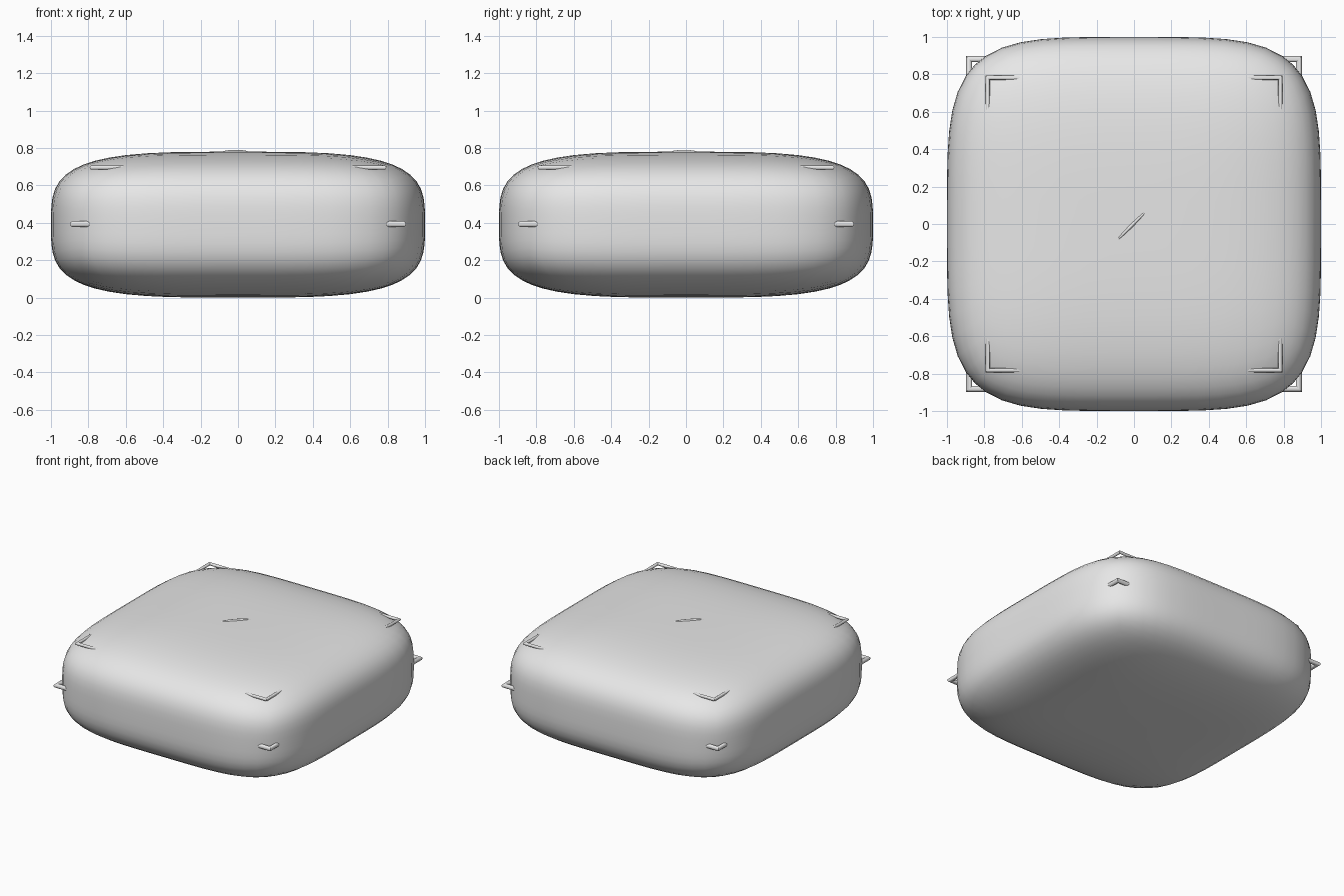
import bpy, bmesh, math
from mathutils import Vector, Matrix

if "Cube" in bpy.data.objects:
    bpy.data.objects.remove(bpy.data.objects["Cube"])

MID = 0.39      # mid height, also half the thickness

grey = bpy.data.materials.new("light_grey")
grey.diffuse_color = (0.8, 0.8, 0.8, 1)
grey.use_nodes = True
grey.node_tree.nodes["Principled BSDF"].inputs["Base Color"].default_value = grey.diffuse_color


def finish(name, bm, angle=180):
    bmesh.ops.recalc_face_normals(bm, faces=bm.faces)
    mesh = bpy.data.meshes.new(name)
    bm.to_mesh(mesh)
    bm.free()
    mesh.materials.append(grey)
    obj = bpy.data.objects.new(name, mesh)
    bpy.context.collection.objects.link(obj)
    bpy.ops.object.select_all(action='DESELECT')
    obj.select_set(True)
    bpy.context.view_layer.objects.active = obj
    bpy.ops.object.shade_smooth_by_angle(angle=math.radians(angle))
    return obj


# Padded body: gridded cube pushed out to a rounded, puffed box
bm = bmesh.new()
bmesh.ops.create_cube(bm, size=2)
bmesh.ops.subdivide_edges(bm, edges=bm.edges[:], cuts=15, use_grid_fill=True)
for v in bm.verts:
    x, y, z = (abs(c) for c in v.co)
    plan = (x ** 4.3 + y ** 4.3) ** (3.6 / 4.3)
    v.co /= (plan + z ** 3.6) ** (1 / 3.6)
    v.co.z = MID + v.co.z * MID
finish("cushion_body", bm)


# Square piping loops, surfacing only at the rounded corners
def piping(name, half, z, radius):
    bm = bmesh.new()
    rings = []
    for sx, sy in ((-1, -1), (1, -1), (1, 1), (-1, 1)):
        ring = []
        for i in range(10):
            a = 2 * math.pi * i / 10
            r = half + radius * math.cos(a)     # mitred corner section
            ring.append(bm.verts.new((sx * r, sy * r, z + radius * math.sin(a))))
        rings.append(ring)
    for k in range(4):
        a, b = rings[k], rings[(k + 1) % 4]
        for i in range(10):
            j = (i + 1) % 10
            bm.faces.new((a[i], a[j], b[j], b[i]))
    finish(name, bm, 40)


piping("middle_piping", 0.882, 0.393, 0.016)
piping("top_piping", 0.782, 0.695, 0.011)

# Small diagonal stitch at the middle of the top
bm = bmesh.new()
bmesh.ops.create_uvsphere(bm, u_segments=12, v_segments=8, radius=1)
bmesh.ops.transform(bm, verts=bm.verts, matrix=(
    Matrix.Translation(Vector((-0.014, -0.01, 0.773)))
    @ Matrix.Rotation(math.radians(45), 4, 'Z')
    @ Matrix.Diagonal((0.115, 0.01, 0.017, 1))))
finish("top_stitch", bm)
